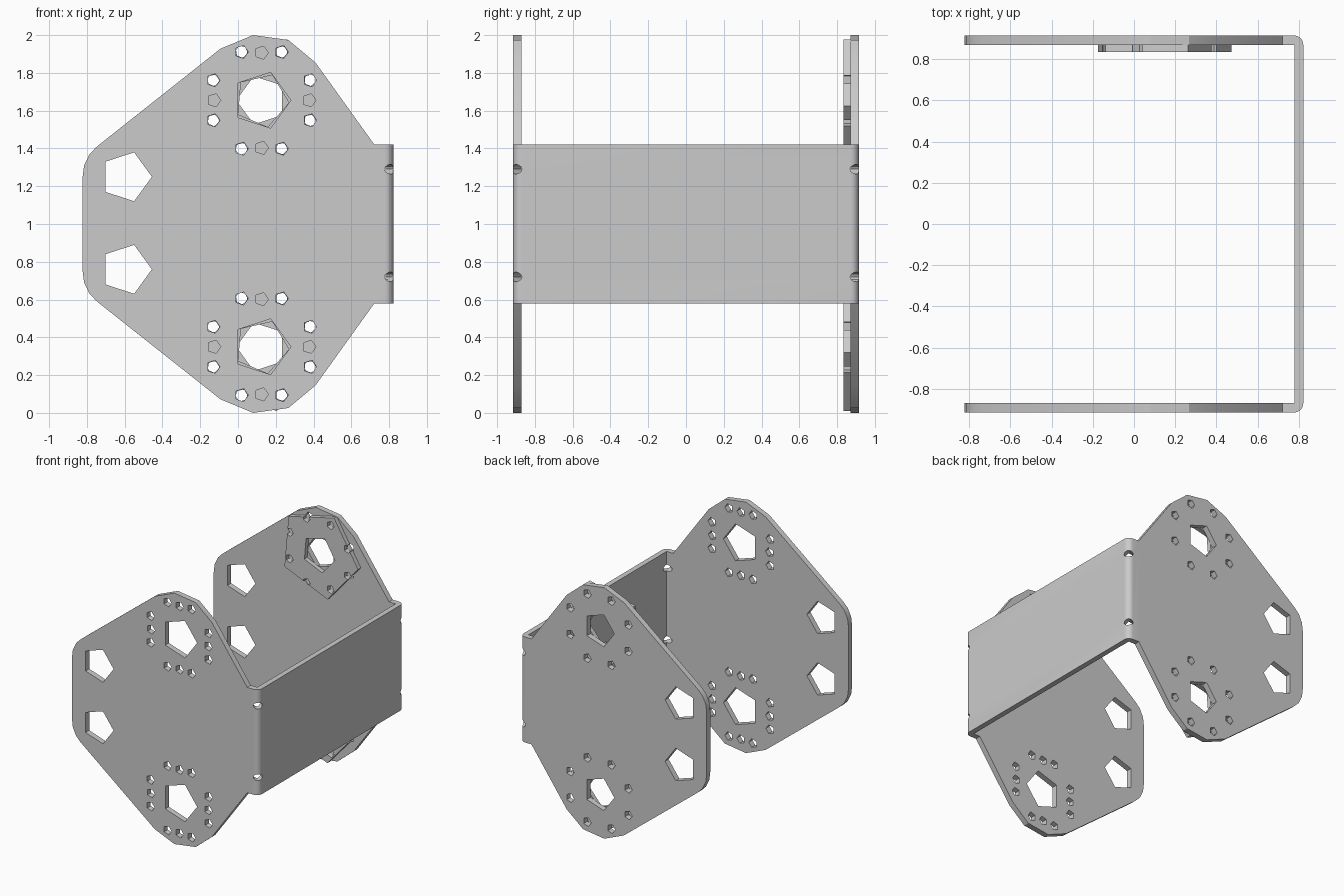
import bpy, bmesh
from math import cos, sin, pi, radians
from mathutils import Vector, Matrix

if "Cube" in bpy.data.objects:
    bpy.data.objects.remove(bpy.data.objects["Cube"])

HUB_X, HUBS = 0.125, (1.655, 0.35)      # hub centres on the side plates
T0, T1 = 0.87, 0.915                    # inner / outer face of the plates


def ngon(cx, cz, r, turn=0.0, n=5):
    return [(cx + r * cos(turn + 2 * pi * i / n), cz + r * sin(turn + 2 * pi * i / n))
            for i in range(n)]


def prism(bm, pts, vec):
    """Extrude a closed 3D outline along vec."""
    f = bm.faces.new([bm.verts.new(p) for p in pts])
    ext = bmesh.ops.extrude_face_region(bm, geom=[f])
    moved = [g for g in ext['geom'] if isinstance(g, bmesh.types.BMVert)]
    bmesh.ops.translate(bm, verts=moved, vec=Vector(vec))


def prism_y(bm, xz, y0, y1):
    prism(bm, [(x, y0, z) for x, z in xz], (0, y1 - y0, 0))


def finish(name, bm, helper=False):
    bmesh.ops.recalc_face_normals(bm, faces=bm.faces)
    me = bpy.data.meshes.new(name)
    bm.to_mesh(me)
    bm.free()
    ob = bpy.data.objects.new(name, me)
    bpy.context.collection.objects.link(ob)
    ob.hide_render = helper
    return ob


def select(ob):
    bpy.ops.object.select_all(action='DESELECT')
    ob.select_set(True)
    bpy.context.view_layer.objects.active = ob


def boolean(ob, cutter, op):
    m = ob.modifiers.new(op, 'BOOLEAN')
    m.object, m.operation, m.solver = cutter, op, 'EXACT'
    select(ob)
    bpy.ops.object.modifier_apply(modifier=m.name)
    bpy.data.objects.remove(cutter)


def smooth(ob):
    select(ob)
    bpy.ops.object.shade_smooth_by_angle(angle=radians(30))


def ring(cz, r=0.277):
    """Eight screw positions round a hub."""
    return ngon(HUB_X, cz, r, pi / 8, 8)


# bent U section of the sheet, extruded upward
R = 0.045
arc = [(0.822 - R + R * sin(a), -T1 + R - R * cos(a)) for a in [pi / 12 * i for i in range(7)]]
half = [(-0.9, -T0), (-0.9, -T1)] + arc
section = half + [(x, -y) for x, y in reversed(half)] + [(0.78, T0), (0.78, -T0)]
bm = bmesh.new()
prism(bm, [(x, y, -0.1) for x, y in section], (0, 0, 2.2))
bracket = finish("folded_bracket", bm)

# side outline shared by both plates and the web
top = [(-0.823, 1.245), (-0.815, 1.31), (-0.786, 1.37), (-0.75, 1.407), (-0.717, 1.434),
       (-0.093, 1.928), (0.08, 2.0), (0.267, 1.974), (0.41, 1.855), (0.722, 1.42), (0.9, 1.42)]
bm = bmesh.new()
prism_y(bm, top + [(x, 2 - z) for x, z in reversed(top)], -1, 1)
boolean(bracket, finish("outline_helper", bm, True), 'INTERSECT')

# holes in the plates
bm = bmesh.new()
for y0, y1 in ((-1, -0.8), (0.8, 1)):
    for z in (1.25, 0.76):
        prism_y(bm, ngon(-0.592, z, 0.136), y0, y1)
for cz in HUBS:
    prism_y(bm, ngon(HUB_X, cz, 0.155), -1, -0.8)
    prism_y(bm, ngon(HUB_X, cz, 0.134, pi), 0.8, 1)
    for x, z in ring(cz):
        prism_y(bm, ngon(x, z, 0.036), -1, -0.8)
        prism_y(bm, ngon(x, z, 0.036, pi), 0.8, 1)
    for x, z in ngon(HUB_X, cz, 0.252, 0, 4):
        prism_y(bm, ngon(x, z, 0.036), -1, -0.8)

# relief holes through the two bends
for s in (-1, 1):
    d = Vector((1, s, 0)).normalized()
    side = Vector((-d.y, d.x, 0))
    for z in (1.29, 0.72):
        start = Vector((0.80, s * 0.893, z)) - d * 0.1
        prism(bm, [start + side * u + Vector((0, 0, w))
                   for u, w in [(0.033 * a, 0.026 * b) for a, b in ngon(0, 0, 1, 0, 12)]], d * 0.2)
boolean(bracket, finish("hole_helper", bm, True), 'DIFFERENCE')
smooth(bracket)

# five-sided bearing plates inside the back plate
for name, cz in zip(("upper_hub_plate", "lower_hub_plate"), HUBS):
    turn = radians(-5)
    bm = bmesh.new()
    prism_y(bm, ngon(HUB_X, cz, 0.35, turn), 0.835, T0)
    plate = finish(name, bm)
    bm = bmesh.new()
    prism_y(bm, ngon(HUB_X, cz, 0.145, turn), 0.8, 0.9)
    for x, z in ring(cz):
        prism_y(bm, ngon(x, z, 0.033, turn), 0.8, 0.9)
    boolean(plate, finish("hub_hole_helper", bm, True), 'DIFFERENCE')
    smooth(plate)
